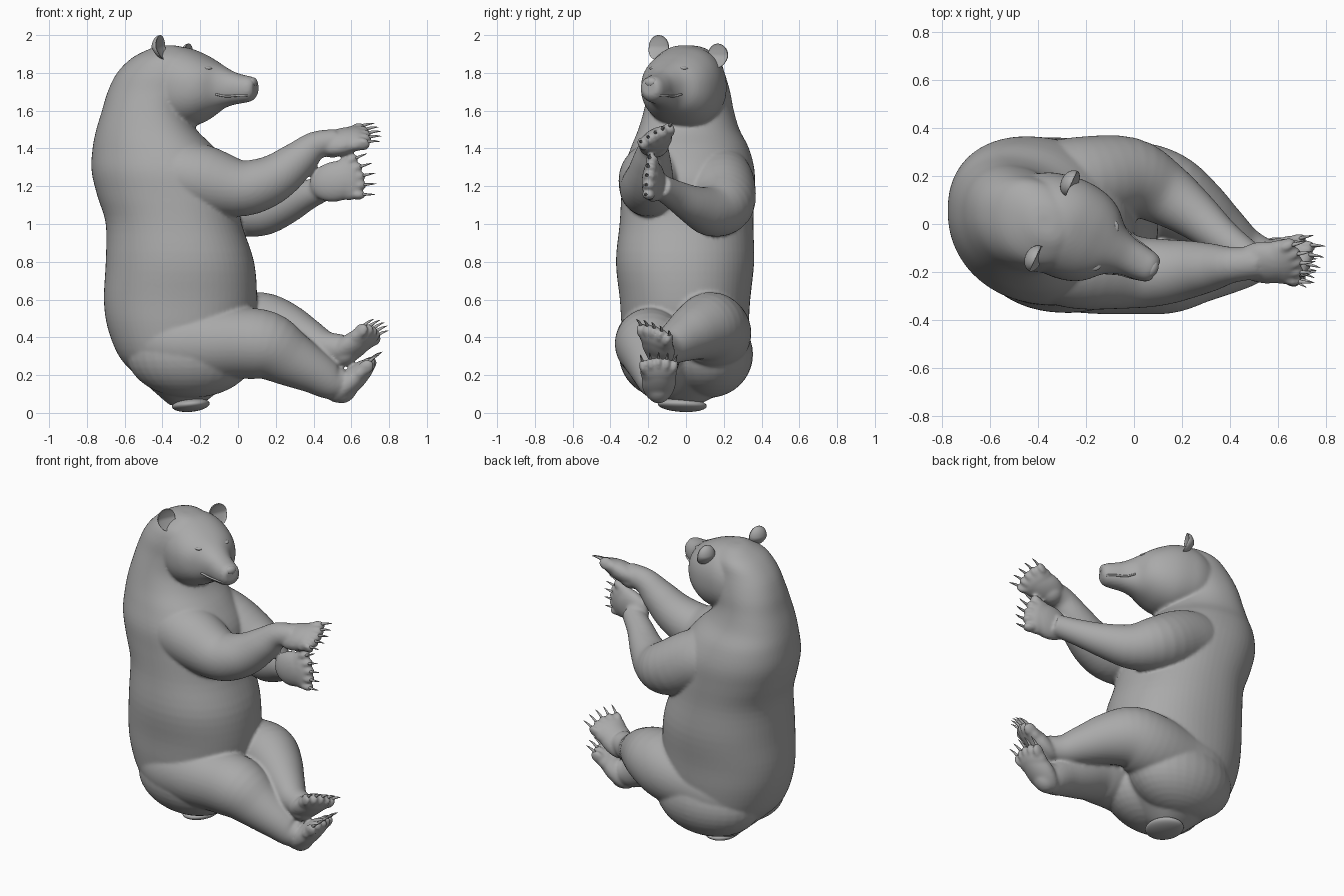
import bpy, bmesh, math
from mathutils import Vector as V, Matrix

cube = bpy.data.objects.get("Cube")
if cube:
    bpy.data.objects.remove(cube)

fur = bpy.data.materials.new("grey_fur")
fur.use_nodes = True
GREY = (0.4, 0.4, 0.4, 1)
fur.diffuse_color = GREY
fur.node_tree.nodes["Principled BSDF"].inputs["Base Color"].default_value = GREY
UP = V((0, 0, 1))


def finish(bm, name, voxel=0, smooth=0):
    """Turn a bmesh into a smooth object, optionally fusing its overlapping pieces."""
    bmesh.ops.recalc_face_normals(bm, faces=bm.faces)
    for f in bm.faces:
        f.smooth = True
    mesh = bpy.data.meshes.new(name)
    bm.to_mesh(mesh)
    bm.free()
    mesh.materials.append(fur)
    ob = bpy.data.objects.new(name, mesh)
    bpy.context.collection.objects.link(ob)
    if voxel:
        fuse = ob.modifiers.new("fuse", 'REMESH')
        fuse.mode, fuse.voxel_size, fuse.use_smooth_shade = 'VOXEL', voxel, True
        relax = ob.modifiers.new("relax", 'SMOOTH')
        relax.factor, relax.iterations = 0.5, smooth


def spline(rows, steps=4):
    """Catmull-Rom interpolation of rows of numbers."""
    out = []
    for i in range(len(rows) - 1):
        quad = [rows[max(i - 1, 0)], rows[i], rows[i + 1], rows[min(i + 2, len(rows) - 1)]]
        for k in range(steps):
            t = k / steps
            out.append([b + 0.5 * t * (c - a + t * (2*a - 5*b + 4*c - d + t * (3*(b - c) + d - a)))
                        for a, b, c, d in zip(*quad)])
    return out + [list(rows[-1])]


def loft(bm, rings, n=64, power=1):
    """Skin rings given as (centre, axis, axis); a power below one squares the section."""
    def wave(w):
        return math.copysign(abs(w) ** power, w)
    angles = [2 * math.pi * k / n for k in range(n)]
    loops = [[bm.verts.new(c + a * wave(math.cos(t)) + b * wave(math.sin(t))) for t in angles]
             for c, a, b in rings]
    for p, q in zip(loops, loops[1:]):
        for k in range(n):
            bm.faces.new((p[k], p[k - 1], q[k - 1], q[k]))
    bm.faces.new(loops[0])
    bm.faces.new(loops[-1][::-1])


def limb(bm, rows):
    """Round tube along x, y, z, radius rows."""
    rows = spline(rows)
    pts = [V(r[:3]) for r in rows]
    rings = []
    for i, p in enumerate(pts):
        d = (pts[min(i + 1, len(pts) - 1)] - pts[max(i - 1, 0)]).normalized()
        side = d.cross(UP).normalized()
        rings.append((p, side * rows[i][3], side.cross(d) * rows[i][3]))
    loft(bm, rings)


def ball(bm, centre, x, y, z):
    """Ellipsoid with three axis vectors."""
    m = Matrix((x, y, z)).transposed().to_4x4()
    m.translation = centre
    return bmesh.ops.create_uvsphere(bm, u_segments=32, v_segments=20, radius=1, matrix=m)["verts"]


# Torso: z, back x, front x, right y, left y; the chest twists slightly to the right
torso = [
    (.04, -.36, -.2, -.06, .06), (.1, -.43, -.12, -.16, .17), (.2, -.54, 0, -.27, .27),
    (.3, -.63, .05, -.32, .31), (.45, -.69, .08, -.34, .33), (.6, -.71, .1, -.35, .34),
    (.8, -.7, .085, -.37, .36), (1, -.7, .02, -.35, .355), (1.15, -.745, 0, -.34, .36),
    (1.28, -.775, -.03, -.33, .36), (1.4, -.77, -.12, -.29, .33), (1.5, -.75, -.22, -.25, .28),
    (1.6, -.72, -.27, -.22, .25), (1.7, -.69, -.25, -.2, .23), (1.8, -.64, -.22, -.19, .2),
    (1.88, -.56, -.24, -.16, .17), (1.93, -.46, -.28, -.09, .1), (1.945, -.41, -.33, -.04, .04)]
body = bmesh.new()
loft(body, [(V(((b + f) / 2, (r + l) / 2, z)), V(((f - b) / 2, (b - f) * .06 * (z - .4), 0)),
             V((0, (l - r) / 2, 0))) for z, b, f, r, l in spline(torso)], power=.92)

# Head, turned to its right: distance forward, top z, bottom z, half width
FWD, SIDE, EARS = V((.9, -.43, 0)), V((.43, .9, 0)), V((-.335, .01, 0))
head = [
    (-.25, 1.8, 1.62, .08), (-.12, 1.9, 1.55, .17), (-.03, 1.935, 1.52, .2), (.06, 1.935, 1.51, .212),
    (.15, 1.905, 1.535, .2), (.22, 1.87, 1.575, .167), (.28, 1.838, 1.61, .11), (.34, 1.808, 1.63, .082),
    (.4, 1.79, 1.64, .073), (.45, 1.78, 1.652, .063), (.475, 1.762, 1.68, .045)]
loft(body, [(EARS + FWD * s + UP * (t + b) / 2, SIDE * w, UP * (t - b) / 2)
            for s, t, b, w in spline(head)], power=.9)

# Arms
limb(body, [(-.62, -.08, 1.33, .04), (-.5, -.11, 1.3, .13), (-.36, -.145, 1.27, .175),
            (-.2, -.17, 1.235, .187), (0, -.2, 1.19, .152), (.12, -.2, 1.21, .138),
            (.22, -.19, 1.26, .122), (.32, -.18, 1.34, .1), (.41, -.17, 1.415, .075), (.52, -.16, 1.435, .068)])
limb(body, [(-.62, .09, 1.3, .04), (-.5, .13, 1.28, .13), (-.36, .16, 1.25, .175),
            (-.2, .18, 1.2, .185), (-.02, .195, 1.11, .166), (.12, .13, 1.07, .135),
            (.25, .04, 1.1, .103), (.37, -.06, 1.155, .078), (.48, -.14, 1.2, .065)])

# Hips and legs
for side in (-1, 1):
    ball(body, V((-.25, side * .12, .31)), V((.34, 0, 0)), V((0, .235, 0)), V((0, 0, .23)))
limb(body, [(-.62, -.06, .42, .04), (-.5, -.1, .39, .15), (-.35, -.145, .37, .2), (-.18, -.17, .368, .203),
            (0, -.185, .37, .19), (.15, -.19, .355, .182), (.28, -.18, .285, .148), (.4, -.17, .22, .118),
            (.5, -.155, .165, .095), (.57, -.15, .17, .07)])
limb(body, [(-.62, .06, .42, .04), (-.5, .1, .4, .15), (-.35, .13, .39, .2), (-.18, .14, .405, .2),
            (0, .145, .43, .198), (.13, .12, .455, .183), (.25, .05, .43, .152), (.36, -.03, .385, .118),
            (.46, -.1, .345, .09), (.56, -.14, .345, .07)])


def paw(name, centre, forward, side, length, width, depth):
    """Broad pad and toes fused into the body, plus five curved claws."""
    c, f = V(centre), V(forward).normalized()
    s = V(side)
    s = (s - f * s.dot(f)).normalized()
    sole = s.cross(f)
    ball(body, c - f * length * .1, f * length, s * width * .93, sole * depth)
    ball(body, c + f * length * .35, f * length * .55, s * width, sole * depth * .85)
    ball(body, c - f * length * .5 + sole * depth * .25, f * length * .5, s * width * .64, sole * depth * .9)
    claws = bmesh.new()
    for i in range(-2, 3):
        spread = i / 2
        d = (f + s * spread * .2).normalized()
        toe = c + s * spread * width * .8 + f * length * (.75 - .14 * spread ** 2)
        ball(body, toe, d * length * .32, s * width * .24, sole * depth * .6)
        base = toe + d * length * .2 - sole * depth * .15
        rings = []
        for k in range(6):
            t = k / 5
            r = .01 * (1 - t) ** .7 + .001
            rings.append((base + d * .07 * t + sole * (.018 * t * t - .008 * t), s * r * .8, sole * r))
        loft(claws, rings, 8)
    finish(claws, name + "_claws")


paw("right_hand", (.565, -.16, 1.44), (.95, .02, .25), (-.1, .85, .48), .135, .102, .062)
paw("left_hand", (.53, -.175, 1.228), (.95, -.15, .2), (-.2, .1, .95), .14, .115, .058)
paw("right_foot", (.61, -.145, .178), (.72, 0, .68), (0, 1, 0), .15, .098, .062)
paw("left_foot", (.615, -.15, .36), (.75, -.15, .56), (.2, .85, -.42), .14, .1, .062)
finish(body, "body", .0095, 6)

# Ears: rounded balls with a dished front
for name, spot in (("left_ear", (-.26, .168, 1.89)), ("right_ear", (-.41, -.145, 1.935))):
    ear = bmesh.new()
    c = V(spot)
    for v in ball(ear, c, FWD * .045, SIDE * .058, UP * .065):
        ahead = (v.co - c).dot(FWD)
        if ahead > 0:
            v.co -= FWD * ahead * 1.2
        v.co += FWD * max(0, c.z - v.co.z) * .4
    finish(ear, name)

# Face: eyes with brows, nose with nostrils, lips
for name, w in (("left_eye", 1), ("right_eye", -1)):
    eye = bmesh.new()
    c = EARS + FWD * .24 + SIDE * w * .085 + UP * 1.808
    ball(eye, c, FWD * .022, SIDE * .018, UP * .012)
    ball(eye, c + UP * .016 - FWD * .008, FWD * .028, SIDE * .028, UP * .011)
    finish(eye, name)
nose = bmesh.new()
tip = EARS + FWD * .455
ball(nose, tip + UP * 1.75, FWD * .026, SIDE * .038, UP * .027)
for w in (-1, 1):
    ball(nose, tip + SIDE * w * .026 + UP * 1.742, FWD * .02, SIDE * .015, UP * .018)
finish(nose, "nose")
lips = bmesh.new()
for w in (-1, 1):
    path = spline([(.468, .005, 1.69), (.45, .05, 1.682), (.4, .068, 1.68), (.34, .079, 1.676), (.29, .1, 1.686)])
    loft(lips, [(EARS + FWD * s + SIDE * w * o + UP * z, SIDE * .007, UP * .006) for s, o, z in path], 8)
finish(lips, "lips")

# Tail
tail = bmesh.new()
ball(tail, V((-.25, -.02, .042)), V((.1, 0, .008)), V((0, .13, -.006)), V((0, 0, .036)))
finish(tail, "tail")
